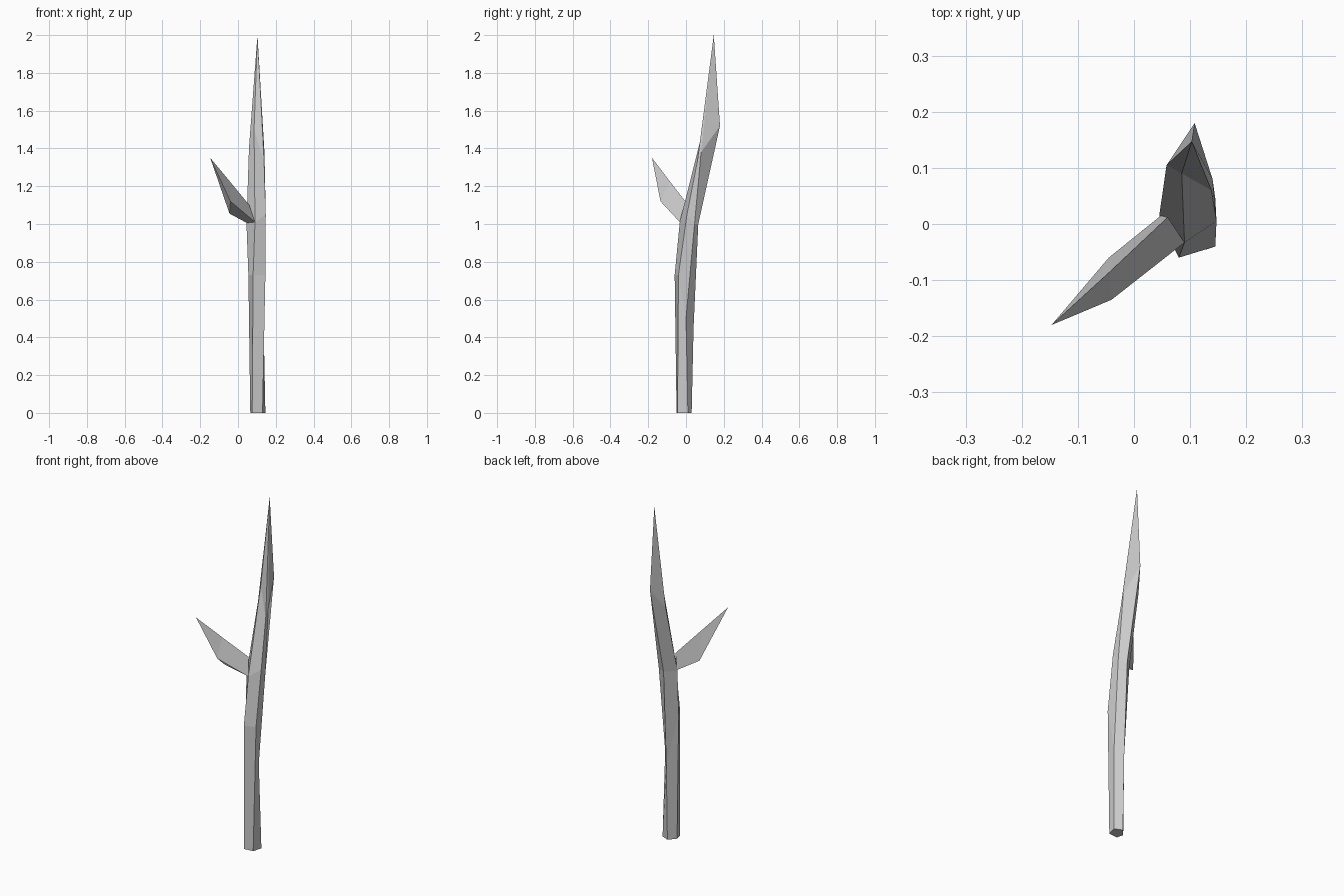
import bpy, bmesh

if "Cube" in bpy.data.objects:
    bpy.data.objects.remove(bpy.data.objects["Cube"])


def lofted_spike(name, rings, tip):
    """Skin matching rings of points, cap the base, close to a pointed tip."""
    bm = bmesh.new()
    loops = [[bm.verts.new(p) for p in ring] for ring in rings]
    n = len(loops[0])
    for low, high in zip(loops, loops[1:]):
        for i in range(n):
            j = (i + 1) % n
            bm.faces.new((low[i], low[j], high[j], high[i]))
    point = bm.verts.new(tip)
    for i in range(n):
        bm.faces.new((loops[-1][i], loops[-1][(i + 1) % n], point))
    bm.faces.new(loops[0][::-1])
    bmesh.ops.recalc_face_normals(bm, faces=bm.faces[:])
    mesh = bpy.data.meshes.new(name)
    bm.to_mesh(mesh)
    bm.free()
    obj = bpy.data.objects.new(name, mesh)
    bpy.context.collection.objects.link(obj)
    return obj


# Five-sided crooked stem: front left, front right, right, back, left
lofted_spike("stem", [
    [(.075, -.05, 0), (.13, -.045, 0), (.145, .01, 0), (.10, .03, 0), (.065, -.01, 0)],
    [(.08, -.06, .73), (.145, -.04, .73), (.135, 0, .5), (.10, .04, .45), (.055, -.01, .73)],
    [(.09, -.033, 1.01), (.147, .005, 1.05), (.145, .045, 1.0), (.10, .065, 1.0), (.045, .015, 1.0)],
    [(.085, .09, 1.5), (.138, .06, 1.33), (.14, .08, 1.38), (.108, .18, 1.52), (.058, .105, 1.4)],
], (.103, .147, 2.0))

# Three-sided side twig growing out of the stem
lofted_spike("side_twig", [
    [(.09, -.033, 1.01), (.048, .015, 1.005), (.06, .012, 1.10)],
    [(-.04, -.135, 1.12), (-.045, -.06, 1.055), (-.043, -.085, 1.225)],
], (-.147, -.18, 1.35))
